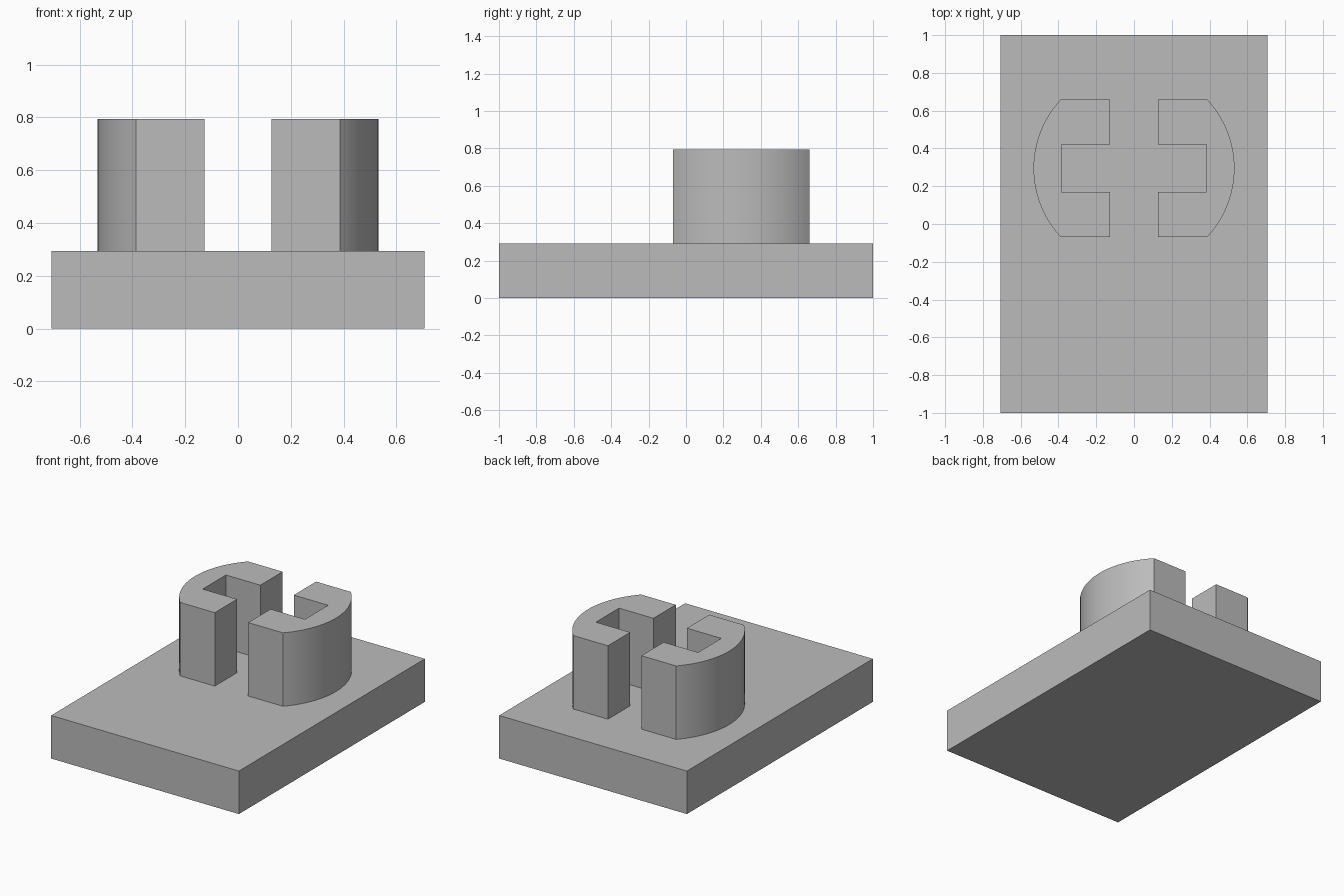
import bpy, bmesh, math

old = bpy.data.objects.get("Cube")
if old:
    bpy.data.objects.remove(old, do_unlink=True)

# Single plain grey
grey = bpy.data.materials.new("plain_grey")
grey.use_nodes = True
colour = (0.5, 0.5, 0.5, 1)
grey.diffuse_color = colour
grey.node_tree.nodes["Principled BSDF"].inputs["Base Color"].default_value = colour

BASE_TOP, POST_TOP = 0.293, 0.793
CENTRE_Y, RADIUS = 0.295, 0.532


def extrude_profile(name, points, bottom, top):
    """Turn a flat outline into a solid prism."""
    bm = bmesh.new()
    face = bm.faces.new([bm.verts.new((x, y, bottom)) for x, y in points])
    grown = bmesh.ops.extrude_face_region(bm, geom=[face])["geom"]
    verts = [v for v in grown if isinstance(v, bmesh.types.BMVert)]
    bmesh.ops.translate(bm, verts=verts, vec=(0, 0, top - bottom))
    bmesh.ops.recalc_face_normals(bm, faces=bm.faces)
    mesh = bpy.data.meshes.new(name)
    bm.to_mesh(mesh)
    bm.free()
    mesh.materials.append(grey)
    obj = bpy.data.objects.new(name, mesh)
    bpy.context.collection.objects.link(obj)
    bpy.ops.object.select_all(action="DESELECT")
    obj.select_set(True)
    bpy.context.view_layer.objects.active = obj
    bpy.ops.object.shade_smooth_by_angle(angle=math.radians(25))
    return obj


# Rectangular slab
half_w = 0.707
extrude_profile("base_slab", [(-half_w, -1), (half_w, -1), (half_w, 1), (-half_w, 1)], 0, BASE_TOP)

# C-shaped posts: round outside, square notch inside
half_len, notch, inner, notch_x = 0.365, 0.125, 0.126, 0.385
end = math.asin(half_len / RADIUS)
steps = 32
for name, side in (("left_post", 1), ("right_post", -1)):
    angles = [-end + 2 * end * i / steps for i in range(steps + 1)]
    outline = [(RADIUS * math.cos(a), RADIUS * math.sin(a)) for a in angles]
    outline += [(inner, half_len), (inner, notch), (notch_x, notch),
                (notch_x, -notch), (inner, -notch), (inner, -half_len)]
    extrude_profile(name, [(side * x, CENTRE_Y + y) for x, y in outline], BASE_TOP, POST_TOP)
